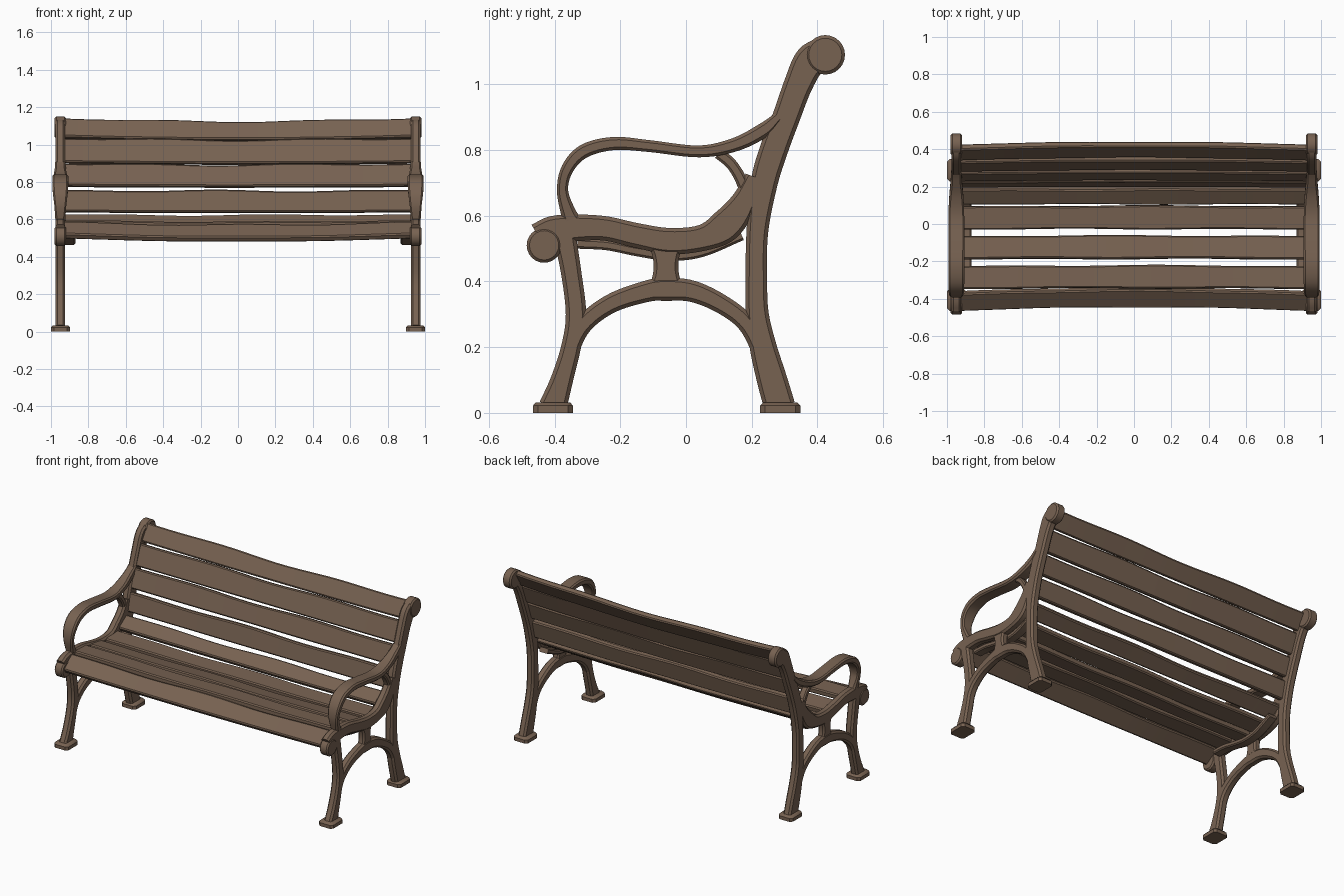
import bpy, bmesh, math, random
from mathutils import Vector

if "Cube" in bpy.data.objects:
    bpy.data.objects.remove(bpy.data.objects["Cube"])

random.seed(4)
brown = bpy.data.materials.new("weathered brown")
brown.diffuse_color = (0.185, 0.122, 0.083, 1)
brown.use_nodes = True
brown.node_tree.nodes["Principled BSDF"].inputs["Base Color"].default_value = brown.diffuse_color


def finish(name, bm, mirror=False):
    bmesh.ops.recalc_face_normals(bm, faces=bm.faces[:])
    me = bpy.data.meshes.new(name)
    bm.to_mesh(me)
    bm.free()
    for p in me.polygons:
        p.use_smooth = True
    me.set_sharp_from_angle(angle=math.radians(40))
    me.materials.append(brown)
    ob = bpy.data.objects.new(name, me)
    bpy.context.collection.objects.link(ob)
    if mirror:
        ob.modifiers.new("other side", 'MIRROR')
    return ob


def loft(name, rings, mirror=False):
    """Skin a list of equal rings and cap both ends."""
    bm = bmesh.new()
    vs = [[bm.verts.new(p) for p in r] for r in rings]
    n = len(vs[0])
    for a, b in zip(vs, vs[1:]):
        for i in range(n):
            bm.faces.new((a[i], a[(i + 1) % n], b[(i + 1) % n], b[i]))
    bm.faces.new(vs[0])
    bm.faces.new(vs[-1])
    return finish(name, bm, mirror)


def section(a, b, c):
    """Rectangle of half sizes a, b with chamfer c."""
    return [(a - c, -b), (a, c - b), (a, b - c), (a - c, b),
            (c - a, b), (-a, b - c), (-a, c - b), (c - a, -b)]


def spline(pts, steps=6):
    pts = [Vector(p) for p in pts]
    p = [2 * pts[0] - pts[1]] + pts + [2 * pts[-1] - pts[-2]]
    out = []
    for i in range(1, len(p) - 2):
        a, b, c, d = p[i - 1:i + 3]
        for k in range(steps):
            t = k / steps
            out.append(0.5 * (2 * b + (c - a) * t + (2 * a - 5 * b + 4 * c - d) * t * t
                              + (3 * b - a - 3 * c + d) * t ** 3))
    return out + [pts[-1]]


def bar(name, pts, x=0.95, thick=0.052):
    """Cast bar in the side plane; points are (y, z, width[, thickness])."""
    line = spline([tuple(p) + ((thick,) if len(p) == 3 else ()) for p in pts])
    rings = []
    for i, p in enumerate(line):
        q, r = line[max(i - 1, 0)], line[min(i + 1, len(line) - 1)]
        t = Vector((r[0] - q[0], r[1] - q[1])).normalized()
        ch = min(p[2], p[3]) * 0.22
        rings.append([(x + v, p[0] - t.y * u, p[1] + t.x * u)
                      for u, v in section(p[2] / 2, p[3] / 2, ch)])
    return loft(name, rings, True)


def disc(name, y, z, r, thick=0.06, x=0.95):
    rings = []
    for dx, rr in ((-.5, .84), (-.36, 1), (.36, 1), (.5, .84)):
        rings.append([(x + dx * thick, y + r * rr * math.cos(k * math.tau / 24),
                       z + r * rr * math.sin(k * math.tau / 24)) for k in range(24)])
    return loft(name, rings, True)


# cast iron end frames
bar("back_post", [(.285, .02, .095), (.262, .1, .092), (.235, .2, .082), (.217, .3, .07),
                  (.214, .4, .066), (.217, .55, .066), (.238, .7, .082), (.267, .8, .086),
                  (.305, .9, .084), (.342, 1.0, .088), (.378, 1.07, .1), (.425, 1.092, .11)])
disc("top_scroll", .424, 1.09, .06)
bar("front_leg", [(-.405, .02, .085), (-.378, .1, .068), (-.35, .2, .06), (-.335, .3, .062),
                  (-.35, .43, .062), (-.372, .55, .07)])
bar("seat_rail", [(-.445, .53, .1), (-.39, .558, .088), (-.26, .563, .075), (-.15, .54, .075),
                  (-.05, .523, .08), (.05, .533, .08), (.12, .57, .1), (.175, .64, .08),
                  (.205, .72, .05)])
disc("front_scroll", -.432, .51, .053)
bar("leg_arch", [(-.36, .17, .05), (-.315, .265, .055), (-.23, .332, .058), (-.12, .37, .065),
                 (-.06, .376, .07), (.02, .37, .065), (.11, .33, .058), (.185, .27, .055),
                 (.235, .17, .05)])
bar("centre_strut", [(-.061, .37, .12), (-.061, .41, .085), (-.061, .45, .075),
                     (-.061, .49, .09), (-.061, .52, .13)], thick=.045)
bar("armrest", [(.28, .9, .03, .055), (.235, .86, .045, .06), (.15, .817, .042, .075),
                (.04, .796, .036, .085), (-.11, .812, .036, .085), (-.22, .82, .04, .085),
                (-.31, .797, .042, .085), (-.36, .745, .038, .08), (-.376, .68, .034, .065),
                (-.36, .615, .045, .055), (-.34, .57, .06, .05)])
bar("armrest_brace", [(.1, .79, .035), (.14, .755, .034), (.172, .7, .036), (.19, .64, .04)],
    thick=.045)
bar("slat_ledge", [(-.33, .515, .03), (-.24, .51, .03), (-.15, .492, .03), (-.05, .478, .03),
                   (.05, .49, .03), (.17, .54, .03)], x=.9, thick=.06)

# feet pads
for name, y in (("front_foot", -.405), ("rear_foot", .287)):
    loft(name, [[(.949 + u, y + v, z) for u, v in section(a, b, .015)]
                for z, a, b in ((0, .051, .061), (.022, .051, .061), (.032, .042, .052))], True)


# wooden slats: centre y, z, width, tilt in degrees, mid-span bow in y and z
def slat(name, y, z, width, tilt, by, bz, thick=.036):
    c, s = math.cos(math.radians(tilt)), math.sin(math.radians(tilt))
    ph = random.uniform(0, 6)
    rings = []
    for i in range(25):
        x = -.94 + 1.88 * i / 24
        k = 1 - (x / .94) ** 2
        wob = .003 * math.sin(x * 7 + ph) * k
        rings.append([(x, y + u * c - v * s + by * k, z + u * s + v * c + bz * k + wob)
                      for u, v in section(width / 2 + wob, thick / 2, .007)])
    loft(name, rings)


seat = [(-.412, .543, .115, 36, .02, -.018), (-.287, .575, .122, -3, .005, -.008),
        (-.128, .55, .124, -10, .004, -.006), (.032, .54, .124, 4, .004, -.006),
        (.152, .588, .098, 34, 0, -.004)]
back = [(.224, .697, .118, 77, .004, -.004), (.263, .835, .124, 71, .006, -.004),
        (.318, .965, .136, 69, .01, -.006), (.382, 1.085, .115, 58, .016, -.015)]
for i, d in enumerate(seat):
    slat(f"seat_slat_{i + 1}", *d)
for i, d in enumerate(back):
    slat(f"back_slat_{i + 1}", *d)
